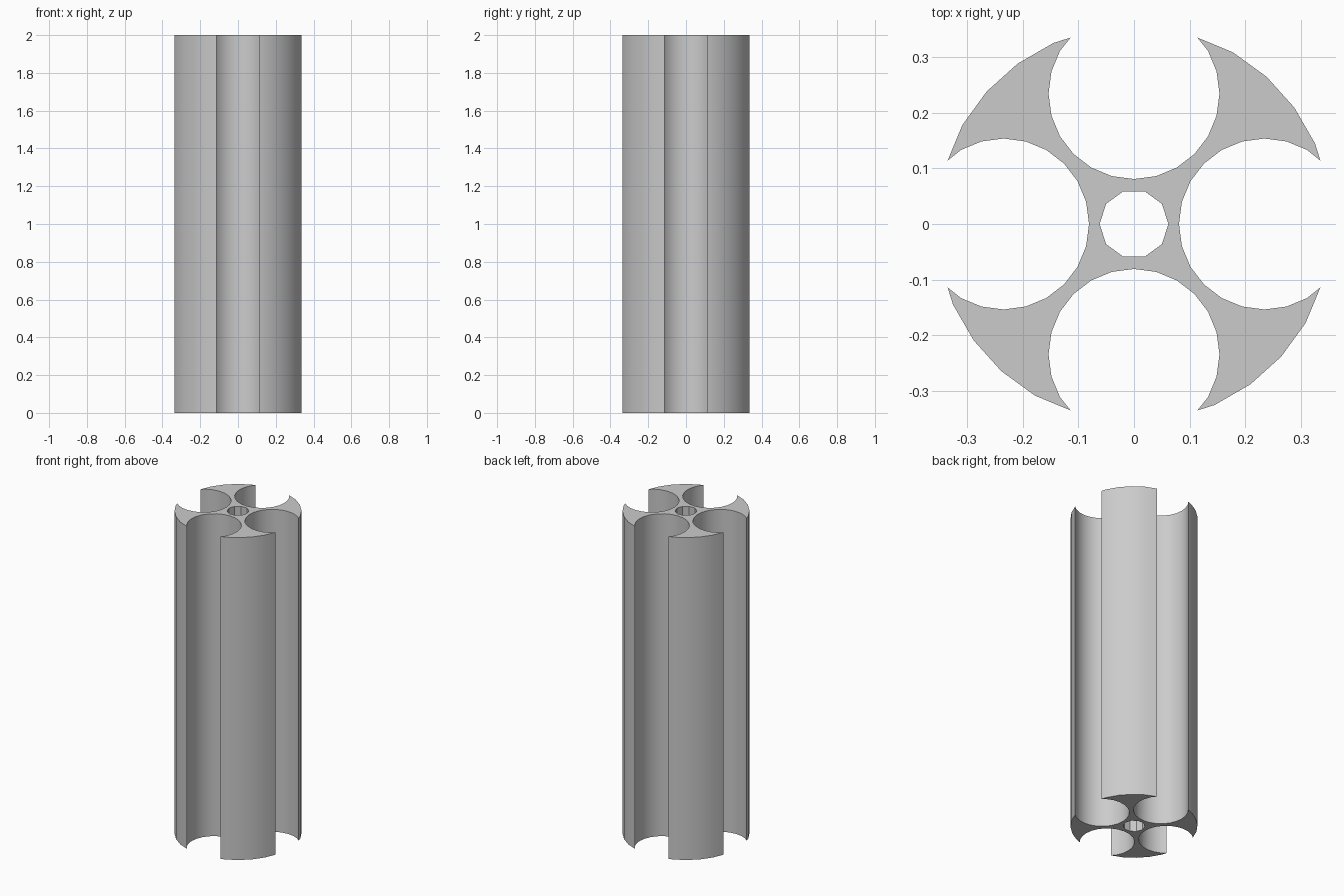
import bpy
import bmesh
from math import sin, cos, radians, pi
from mathutils import Matrix, Vector

HEIGHT = 2.0
OUTER_R = 0.357      # outer wall, 12 degree steps
FLUTE_R = 0.154      # round grooves, 15 degree steps
FLUTE_POS = 0.235    # groove centre distance from the axis
BORE_R = 0.062       # ten-sided centre hole
TIP = (0.336, 0.114)

cube = bpy.data.objects.get("Cube")
if cube:
    bpy.data.objects.remove(cube, do_unlink=True)


def arc(radius, start, stop, step, offset=0.0):
    return [Vector((offset + radius * cos(radians(a)), radius * sin(radians(a)), 0))
            for a in range(start, stop, step)]


def add_loop(bm, points):
    verts = [bm.verts.new(p) for p in points]
    for a, b in zip(verts, verts[1:] + verts[:1]):
        bm.edges.new((a, b))


# One quarter: groove from lower tip to upper tip, then the outer wall
quarter = [Vector((TIP[0], -TIP[1], 0))]
quarter += arc(FLUTE_R, -60, -301, -15, FLUTE_POS)
quarter += [Vector((TIP[0], TIP[1], 0))]
quarter += arc(OUTER_R, 24, 61, 12)

outline = []
for i in range(4):
    turn = Matrix.Rotation(i * pi / 2, 3, 'Z')
    outline += [turn @ p for p in quarter]

# Fill the section around the bore and extrude it to full height
bm = bmesh.new()
add_loop(bm, outline)
add_loop(bm, arc(BORE_R, 0, 360, 36))
bmesh.ops.triangle_fill(bm, use_beauty=True, use_dissolve=False, edges=bm.edges[:])
result = bmesh.ops.extrude_face_region(bm, geom=bm.faces[:], use_keep_orig=True)
top = [g for g in result["geom"] if isinstance(g, bmesh.types.BMVert)]
bmesh.ops.translate(bm, verts=top, vec=(0, 0, HEIGHT))
bmesh.ops.recalc_face_normals(bm, faces=bm.faces[:])

mesh = bpy.data.meshes.new("fluted_column")
bm.to_mesh(mesh)
bm.free()
column = bpy.data.objects.new("fluted_column", mesh)
bpy.context.collection.objects.link(column)

# Plain grey material
grey = bpy.data.materials.new("light_grey")
grey.use_nodes = True
colour = (0.6, 0.6, 0.6, 1)
grey.diffuse_color = colour
grey.node_tree.nodes["Principled BSDF"].inputs["Base Color"].default_value = colour
mesh.materials.append(grey)

# Smooth walls, sharp tips and bore facets
bpy.ops.object.select_all(action='DESELECT')
column.select_set(True)
bpy.context.view_layer.objects.active = column
bpy.ops.object.shade_smooth_by_angle(angle=radians(30))
